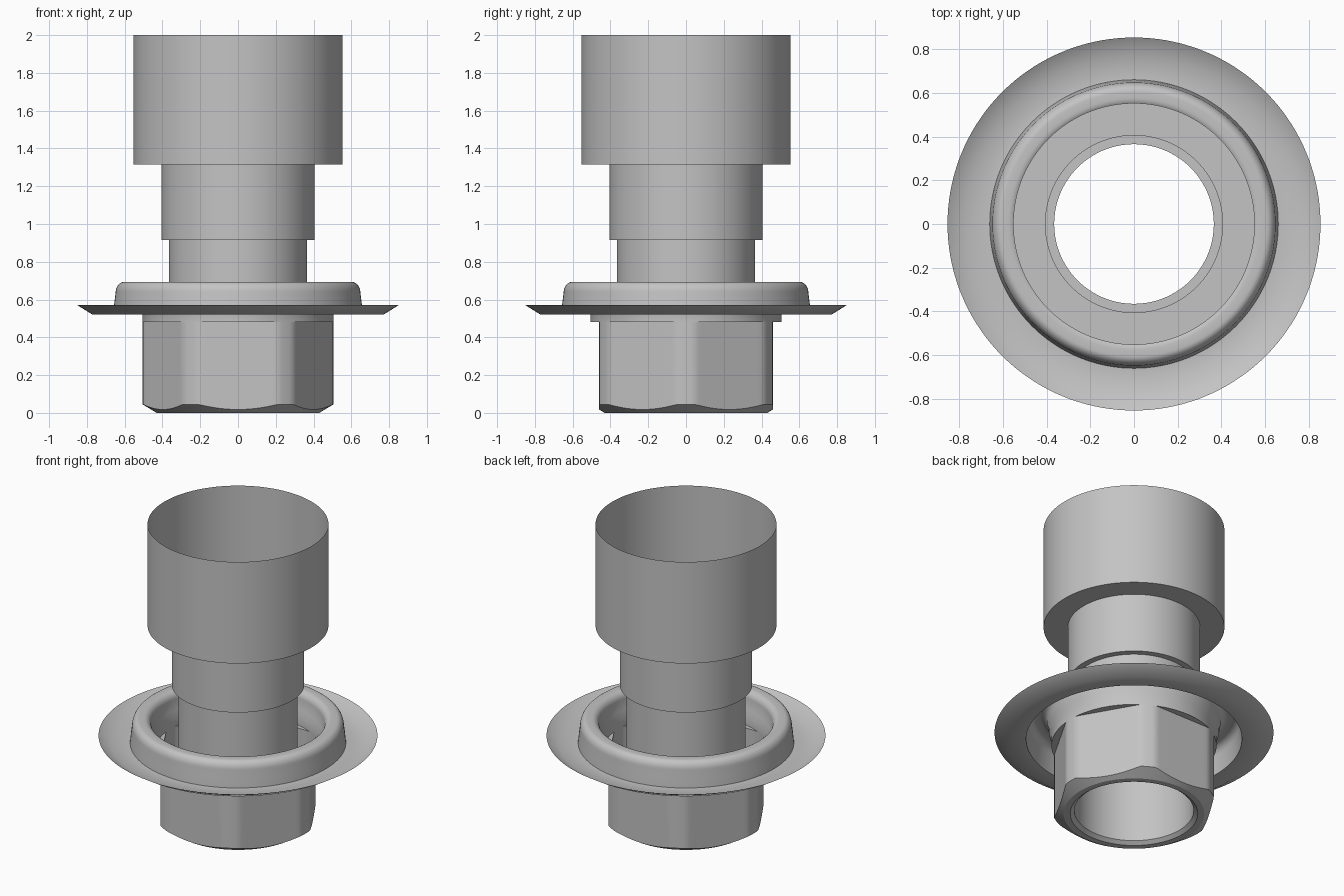
import bpy
import bmesh
import math

SEGMENTS = 144

default_cube = bpy.data.objects.get("Cube")
if default_cube:
    bpy.data.objects.remove(default_cube, do_unlink=True)

GREY = (0.55, 0.55, 0.55, 1.0)
metal = bpy.data.materials.new("grey metal")
metal.use_nodes = True
metal.diffuse_color = GREY
metal.node_tree.nodes["Principled BSDF"].inputs["Base Color"].default_value = GREY


def revolve(name, profile, sharp=35):
    """Spin a profile about z. Each entry is a function of angle or an (r, z) pair."""
    bm = bmesh.new()
    rings = []
    for entry in profile:
        ring = []
        for i in range(SEGMENTS):
            a = math.tau * i / SEGMENTS
            r, z = entry(a) if callable(entry) else entry
            ring.append(bm.verts.new((r * math.cos(a), r * math.sin(a), z)))
        rings.append(ring)
    for low, high in zip(rings, rings[1:]):
        for i in range(SEGMENTS):
            j = (i + 1) % SEGMENTS
            bm.faces.new((low[i], low[j], high[j], high[i]))
    bmesh.ops.remove_doubles(bm, verts=bm.verts, dist=0.0002)
    mesh = bpy.data.meshes.new(name)
    bm.to_mesh(mesh)
    bm.free()
    mesh.materials.append(metal)
    obj = bpy.data.objects.new(name, mesh)
    bpy.context.collection.objects.link(obj)
    bpy.ops.object.select_all(action="DESELECT")
    obj.select_set(True)
    bpy.context.view_layer.objects.active = obj
    bpy.ops.object.shade_smooth_by_angle(angle=math.radians(sharp))
    return obj


# Hexagonal nut with its corners turned down to a round
FLAT, CORNER, FOOT = 0.46, 0.505, 0.43
NUT_TOP, CHAMFER = 0.48, 0.045


def nut_radius(a):
    sector = math.pi / 3
    return min(CORNER, FLAT / math.cos(a % sector - sector / 2))


def nut_chamfer(a):
    r = nut_radius(a)
    return r, CHAMFER * (r - FOOT) / (CORNER - FOOT)


def nut_upper(a):
    return nut_radius(a), NUT_TOP


BORE = 0.365
revolve("hex_nut", [(BORE, 0.02), (0.39, 0), (FOOT, 0), nut_chamfer,
                    nut_upper, (CORNER, NUT_TOP)], sharp=28)

# Stepped open tube
revolve("stepped_tube", [(BORE, 0.02), (BORE, 0.915), (0.405, 0.915),
                         (0.405, 1.315), (0.553, 1.315), (0.553, 2.0)])

# Thin dished flange
revolve("dished_flange", [(0.853, 0.572), (0.77, 0.52), (0.66, 0.525)], sharp=45)


# Rounded hollow collar rising from the flange and dropping to the nut
def arc(cx, cz, rx, rz, start, end, steps=8):
    angles = [math.radians(start + (end - start) * k / steps) for k in range(steps + 1)]
    return [(cx + rx * math.cos(t), cz + rz * math.sin(t)) for t in angles]


collar = [(0.66, 0.525), (0.655, 0.58)]
collar += arc(0.605, 0.635, 0.043, 0.058, 0, 90)
collar += arc(0.575, 0.643, 0.045, 0.05, 90, 180)
collar += [(0.52, 0.58), (CORNER, 0.54), (CORNER, NUT_TOP)]
revolve("rounded_collar", collar, sharp=40)
